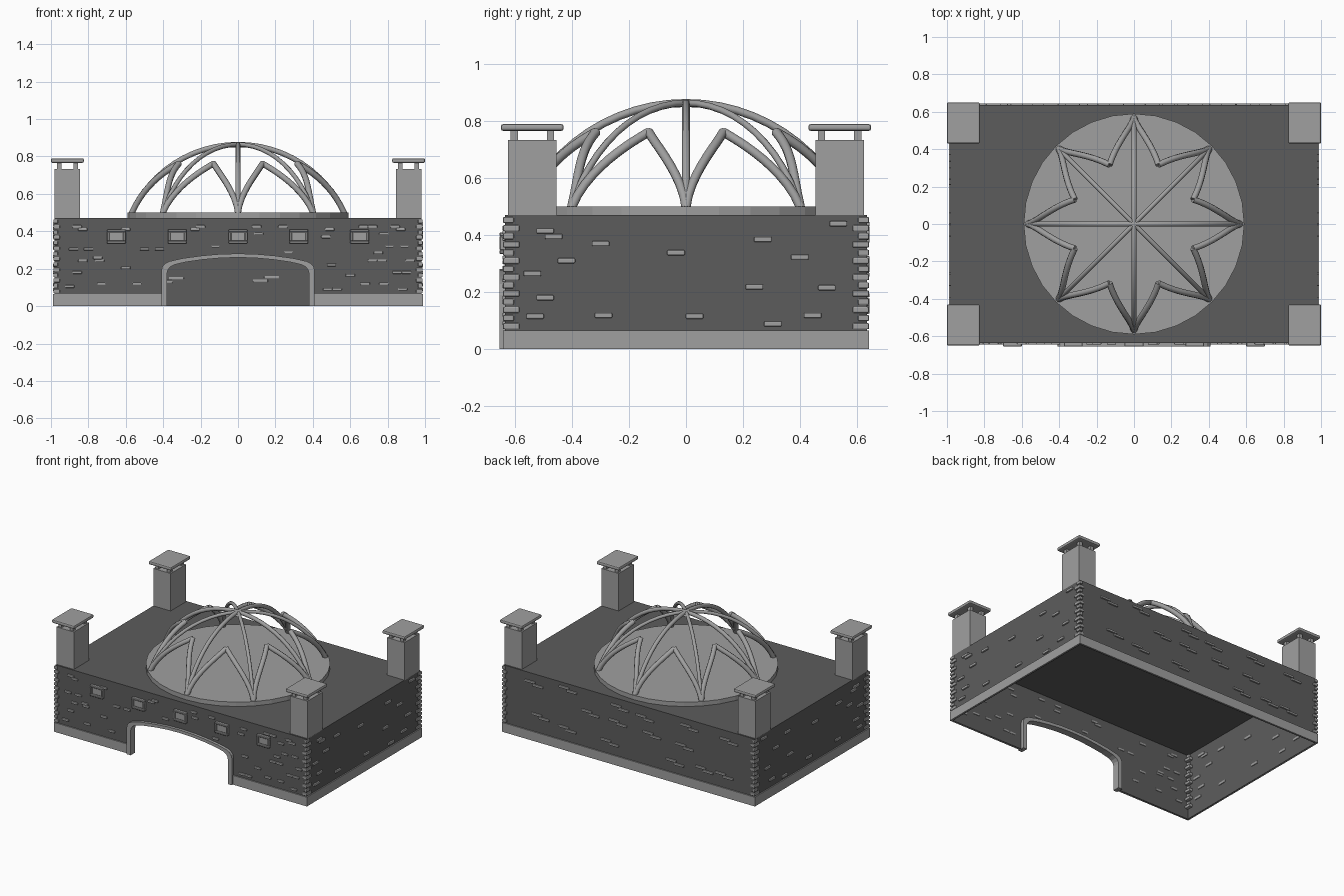
import bpy, bmesh, math
from mathutils import Vector, Matrix

if "Cube" in bpy.data.objects:
    bpy.data.objects.remove(bpy.data.objects["Cube"])


def material(name, v):
    m = bpy.data.materials.new(name)
    m.diffuse_color = (v, v, v, 1)
    m.use_nodes = True
    m.node_tree.nodes["Principled BSDF"].inputs["Base Color"].default_value = m.diffuse_color
    return m


DARK = material("dark_grey_wall", 0.108)
LIGHT = material("light_grey_stone", 0.35)


def finish(name, bm, mat, bevel=0, segments=2):
    me = bpy.data.meshes.new(name)
    bm.to_mesh(me)
    bm.free()
    me.materials.append(mat)
    ob = bpy.data.objects.new(name, me)
    bpy.context.collection.objects.link(ob)
    if bevel:
        b = ob.modifiers.new("bevel", 'BEVEL')
        b.width, b.segments = bevel, segments
    return ob


def boxes(name, items, mat, bevel=0, segments=2):
    """items: (centre, size) pairs joined in one object"""
    bm = bmesh.new()
    for c, s in items:
        bmesh.ops.create_cube(bm, size=1, matrix=Matrix.Translation(c) @ Matrix.Diagonal((*s, 1)))
    return finish(name, bm, mat, bevel, segments)


def tube(name, paths, radius):
    cu = bpy.data.curves.new(name, 'CURVE')
    cu.dimensions = '3D'
    cu.bevel_depth, cu.bevel_resolution, cu.use_fill_caps = radius, 2, True
    for pts in paths:
        sp = cu.splines.new('POLY')
        sp.points.add(len(pts) - 1)
        for p, q in zip(sp.points, pts):
            p.co = (*q, 1)
    cu.materials.append(LIGHT)
    ob = bpy.data.objects.new(name, cu)
    bpy.context.collection.objects.link(ob)
    bpy.ops.object.select_all(action='DESELECT')
    bpy.context.view_layer.objects.active = ob
    ob.select_set(True)
    bpy.ops.object.convert(target='MESH')
    bpy.ops.object.shade_smooth_by_angle(angle=math.radians(50))


X, Y, H = 0.98, 0.635, 0.47

# Arch outline, mirrored about x = 0
half = [(.41, 0), (.41, .19), (.405, .21), (.39, .228), (.365, .24), (.3, .255),
        (.2, .269), (.1, .278), (0, .281)]
arch = [(-x, z) for x, z in half] + half[-2::-1]


def scaled(k):
    return [(x * k, z * k) for x, z in arch]


# Hollow hall: four thin walls and roof, open below, with an arched doorway
bm = bmesh.new()
c = {(i, j, k): bm.verts.new((i * X, j * Y, k * H)) for i in (-1, 1) for j in (-1, 1) for k in (0, 1)}
door = [bm.verts.new((x, -Y, z)) for x, z in scaled(.96)]
bm.faces.new([c[-1, -1, 0]] + door + [c[1, -1, 0], c[1, -1, 1], c[-1, -1, 1]])
bm.faces.new([c[1, 1, 0], c[-1, 1, 0], c[-1, 1, 1], c[1, 1, 1]])
bm.faces.new([c[1, -1, 0], c[1, 1, 0], c[1, 1, 1], c[1, -1, 1]])
bm.faces.new([c[-1, 1, 0], c[-1, -1, 0], c[-1, -1, 1], c[-1, 1, 1]])
bm.faces.new([c[-1, -1, 1], c[1, -1, 1], c[1, 1, 1], c[-1, 1, 1]])
hall = finish("hall_walls", bm, DARK)
sol = hall.modifiers.new("thickness", 'SOLIDIFY')
sol.thickness, sol.offset = 0.008, -1

# Doorway frame
bm = bmesh.new()
rings = [[bm.verts.new((x, y, z)) for x, z in scaled(k)]
         for k, y in ((1, -.655), (.925, -.655), (.925, -.605), (1, -.605))]
for a in range(4):
    r, s = rings[a], rings[(a + 1) % 4]
    for i in range(len(arch) - 1):
        bm.faces.new((r[i], r[i + 1], s[i + 1], s[i]))
for i in (0, -1):
    bm.faces.new([r[i] for r in rings])
bmesh.ops.recalc_face_normals(bm, faces=bm.faces)
finish("door_frame", bm, LIGHT)

# Plinth strips
pl = [((0, .637, .0325), (1.97, .012, .065))]
for s in (-1, 1):
    pl.append(((s * .982, 0, .0325), (.012, 1.286, .065)))
    pl.append(((s * .694, -.637, .0325), (.582, .012, .065)))
boxes("plinth", pl, LIGHT)

# Corner quoins, alternating long and short
q = []
for i in (-1, 1):
    for j in (-1, 1):
        for n in range(14):
            lx, ly = ((.034, .058), (.024, .038))[n % 2]
            q.append(((i * (.987 - lx / 2), j * (.643 - ly / 2), .08 + n * .0287), (lx, ly, .021)))
boxes("corner_quoins", q, LIGHT, .004)

# Scattered raised bricks; front wall rows are z: [x ...]
front = {.425: [-.86, -.2, .1, .24, .67, .72, .84], .41: [-.83, -.6, -.23, .49, .87],
         .387: [.11, .78], .37: [.47], .32: [-.12, .81, .89], .305: [-.88, -.8, -.5, -.42],
         .285: [.27, .75], .258: [-.75], .242: [-.83, -.74, .77, .72, .92], .22: [.5],
         .205: [-.6], .18: [-.86, .85, .9], .165: [.6], .12: [-.73, -.54, .68, .78],
         .105: [-.9], .09: [.48, .53, .88]}
bricks = [((x, -Y, z), (.05, .02, .015)) for z, xs in front.items() for x in xs]
side = [(-.495, .415), (-.465, .395), (-.3, .37), (-.42, .31), (-.54, .265), (-.495, .18),
        (-.53, .115), (-.29, .118), (.03, .115), (.305, .088), (.445, .118), (.24, .218),
        (.495, .215), (-.035, .338), (.27, .385), (.4, .323), (.535, .44)]
bricks += [((s * X, y, z), (.02, .062, .018)) for y, z in side for s in (-1, 1)]
back = [(.74, .4), (.475, .43), (.07, .41), (-.124, .39), (-.474, .415), (-.78, .4), (.69, .18),
        (.48, .15), (.3, .31), (.086, .3), (-.18, .285), (-.435, .27), (-.36, .14), (-.59, .15),
        (-.745, .15), (.15, .145)]
for x, z in back:
    bricks += [((x + .03, Y, z + .009), (.08, .02, .015)), ((x - .03, Y, z - .009), (.08, .02, .015))]
boxes("raised_bricks", bricks, LIGHT, .004)

# Five square plaques above the doorway: rim bars around a recessed panel
p = []
for x in (-.65, -.325, 0, .325, .65):
    p.append(((x, -.638, .372), (.08, .014, .05)))
    for s in (-1, 1):
        p.append(((x, -.643, .372 + s * .031), (.1, .024, .014)))
        p.append(((x + s * .043, -.643, .372), (.014, .024, .05)))
boxes("wall_plaques", p, LIGHT, .003, 1)

# Corner towers with four small posts and a flat cap
shafts, posts, caps = [], [], []
for i in (-1, 1):
    for j in (-1, 1):
        cx, cy = i * .912, j * .54
        shafts.append(((cx, cy, .6), (.136, .17, .268)))
        caps.append(((cx, cy, .778), (.176, .22, .024)))
        for a in (-1, 1):
            for b in (-1, 1):
                posts.append(((cx + a * .045, cy + b * .064, .75), (.024, .026, .04)))
boxes("tower_shafts", shafts, LIGHT)
boxes("tower_posts", posts, LIGHT)
boxes("tower_caps", caps, LIGHT, .008)

# Round platform under the open dome
bm = bmesh.new()
bmesh.ops.create_cone(bm, cap_ends=True, segments=32, radius1=.59, radius2=.59, depth=.034,
                      matrix=Matrix.Translation((0, 0, .484)))
finish("dome_platform", bm, LIGHT)

# Dome ribs follow a spherical cap
R, CZ = .624, .24


def on_dome(r, ang):
    return Vector((r * math.cos(ang), r * math.sin(ang), CZ + math.sqrt(R * R - r * r)))


lim = math.asin(.572 / R)
for name, first, rad in (("main_ribs", 0, .014), ("diagonal_ribs", 1, .012)):
    paths = []
    for k in (first, first + 2):
        paths.append([on_dome(R * math.sin(lim * t / 12), k * math.pi / 4) for t in range(-12, 13)])
    tube(name, paths, rad)

# Pointed arches between neighbouring feet, forming an eight-pointed star
paths = []
for k in range(8):
    for s in (-1, 1):
        path = []
        for n in range(11):
            t = n / 10
            path.append(on_dome(.57 - .228 * t, k * math.pi / 4 + s * math.pi / 8 * t ** 1.4))
        paths.append(path)
tube("pointed_arches", paths, .0165)
